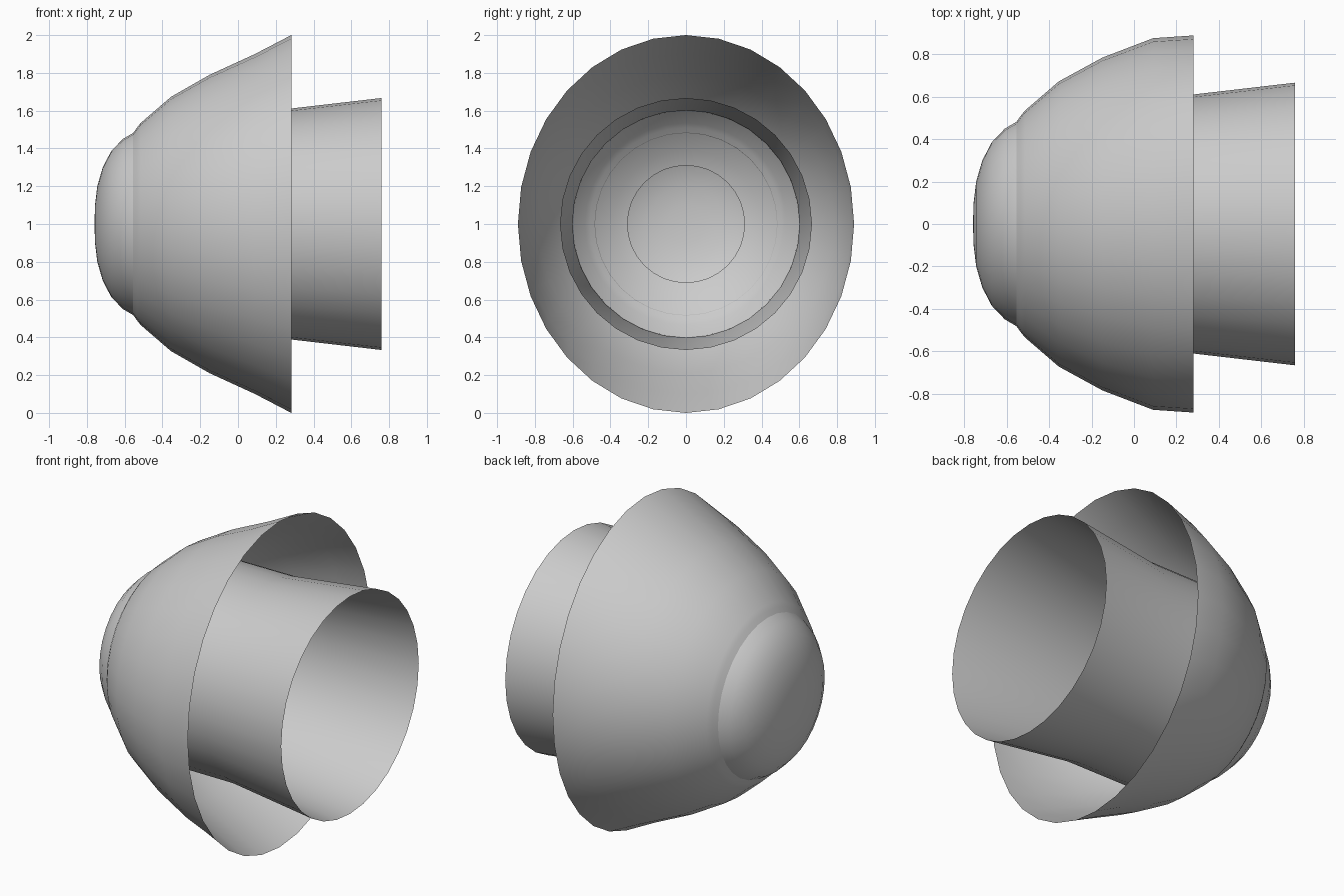
import bpy, bmesh
from math import sin, cos, pi, radians

cube = bpy.data.objects.get("Cube")
if cube:
    bpy.data.objects.remove(cube)

SIDES = 32

grey = bpy.data.materials.new("light_grey")
grey.use_nodes = True
grey.diffuse_color = (0.6, 0.6, 0.6, 1)
grey.node_tree.nodes["Principled BSDF"].inputs["Base Color"].default_value = (0.6, 0.6, 0.6, 1)


def loft(name, rings, closed_tip=None):
    """Open shell through (x, y radius, z radius) rings along the x axis."""
    bm = bmesh.new()
    loops = []
    for x, ry, rz in rings:
        loops.append([bm.verts.new((x, ry * sin(2 * pi * i / SIDES), 1 + rz * cos(2 * pi * i / SIDES)))
                      for i in range(SIDES)])
    for a, b in zip(loops, loops[1:]):
        for i in range(SIDES):
            j = (i + 1) % SIDES
            bm.faces.new((a[i], b[i], b[j], a[j]))
    if closed_tip is not None:
        tip = bm.verts.new((closed_tip, 0, 1))
        for i in range(SIDES):
            bm.faces.new((tip, loops[0][i], loops[0][(i + 1) % SIDES]))
    bmesh.ops.recalc_face_normals(bm, faces=bm.faces)
    # Make the normals point away from the axis
    side = bm.faces[0]
    c = side.calc_center_median()
    if side.normal.y * c.y + side.normal.z * (c.z - 1) < 0:
        bmesh.ops.reverse_faces(bm, faces=bm.faces)
    mesh = bpy.data.meshes.new(name)
    bm.to_mesh(mesh)
    bm.free()
    mesh.materials.append(grey)
    obj = bpy.data.objects.new(name, mesh)
    bpy.context.collection.objects.link(obj)
    bpy.ops.object.select_all(action="DESELECT")
    obj.select_set(True)
    bpy.context.view_layer.objects.active = obj
    bpy.ops.object.shade_smooth_by_angle(angle=radians(40))
    return obj


def round_rings(profile):
    return [(x, r, r) for x, r in profile]


# Bell housing: round at the back, oval at the open mouth
loft("bell_housing", round_rings([(-0.65, 0.31), (-0.62, 0.39), (-0.535, 0.51), (-0.515, 0.535), (-0.355, 0.673)])
     + [(-0.15, 0.785, 0.79), (0.09, 0.877, 0.9), (0.282, 0.89, 1.0)])

# Domed cap over the narrow end
loft("end_cap", round_rings([(-0.757, 0.1), (-0.745, 0.2), (-0.716, 0.3), (-0.672, 0.385),
                             (-0.61, 0.45), (-0.55, 0.485)]), closed_tip=-0.76)

# Flared inner tube
loft("inner_tube", round_rings([(-0.43, 0.6), (0.2, 0.602), (0.76, 0.667)]))
